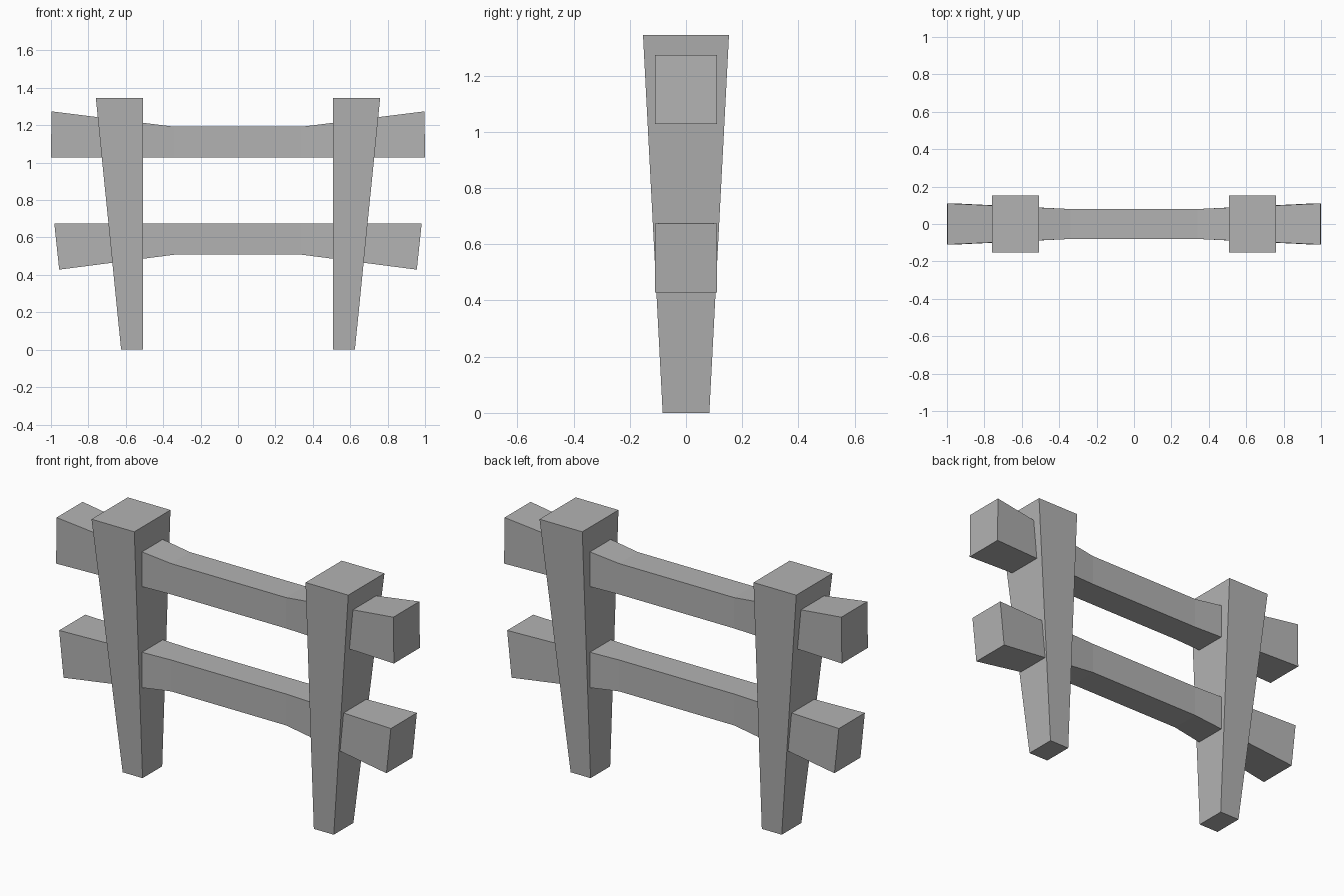
import bpy

cube = bpy.data.objects.get("Cube")
if cube:
    bpy.data.objects.remove(cube, do_unlink=True)

GREY = (0.45, 0.45, 0.45, 1)
grey = bpy.data.materials.new("plain grey")
grey.use_nodes = True
grey.diffuse_color = GREY
bsdf = next(n for n in grey.node_tree.nodes if n.type == 'BSDF_PRINCIPLED')
bsdf.inputs["Base Color"].default_value = GREY


def loft(name, rings):
    """Skin a run of four-cornered rings and cap both ends."""
    verts = [p for ring in rings for p in ring]
    faces = [(3, 2, 1, 0), tuple(range(len(verts) - 4, len(verts)))]
    for r in range(len(rings) - 1):
        a, b = 4 * r, 4 * r + 4
        for i in range(4):
            j = (i + 1) % 4
            faces.append((a + i, a + j, b + j, b + i))
    mesh = bpy.data.meshes.new(name)
    mesh.from_pydata(verts, [], faces)
    mesh.materials.append(grey)
    obj = bpy.data.objects.new(name, mesh)
    bpy.context.collection.objects.link(obj)
    return obj


# Posts: straight inner face, widening upwards on the other sides
def post(name, side):
    def ring(z, outer, half):
        xs = sorted((side * 0.507, side * outer))
        return [(xs[0], -half, z), (xs[1], -half, z), (xs[1], half, z), (xs[0], half, z)]
    loft(name, [ring(0, 0.625, 0.083), ring(1.345, 0.76, 0.153)])


post("left_post", 1)
post("right_post", -1)


# Rails: slim middle span flaring towards both ends
def rail(name, middle, end):
    def ring(side, section):
        x_low, x_high, low, high, half = section
        return [(side * x_low, -half, low), (side * x_low, half, low),
                (side * x_high, half, high), (side * x_high, -half, high)]
    loft(name, [ring(-1, end), ring(-1, middle), ring(1, middle), ring(1, end)])


# Sections: x at bottom, x at top, bottom z, top z, half depth
rail("upper_rail", (0.34, 0.34, 1.027, 1.192, 0.08), (1.0, 0.997, 1.027, 1.274, 0.11))
rail("lower_rail", (0.34, 0.34, 0.508, 0.676, 0.08), (0.956, 0.982, 0.428, 0.674, 0.11))
